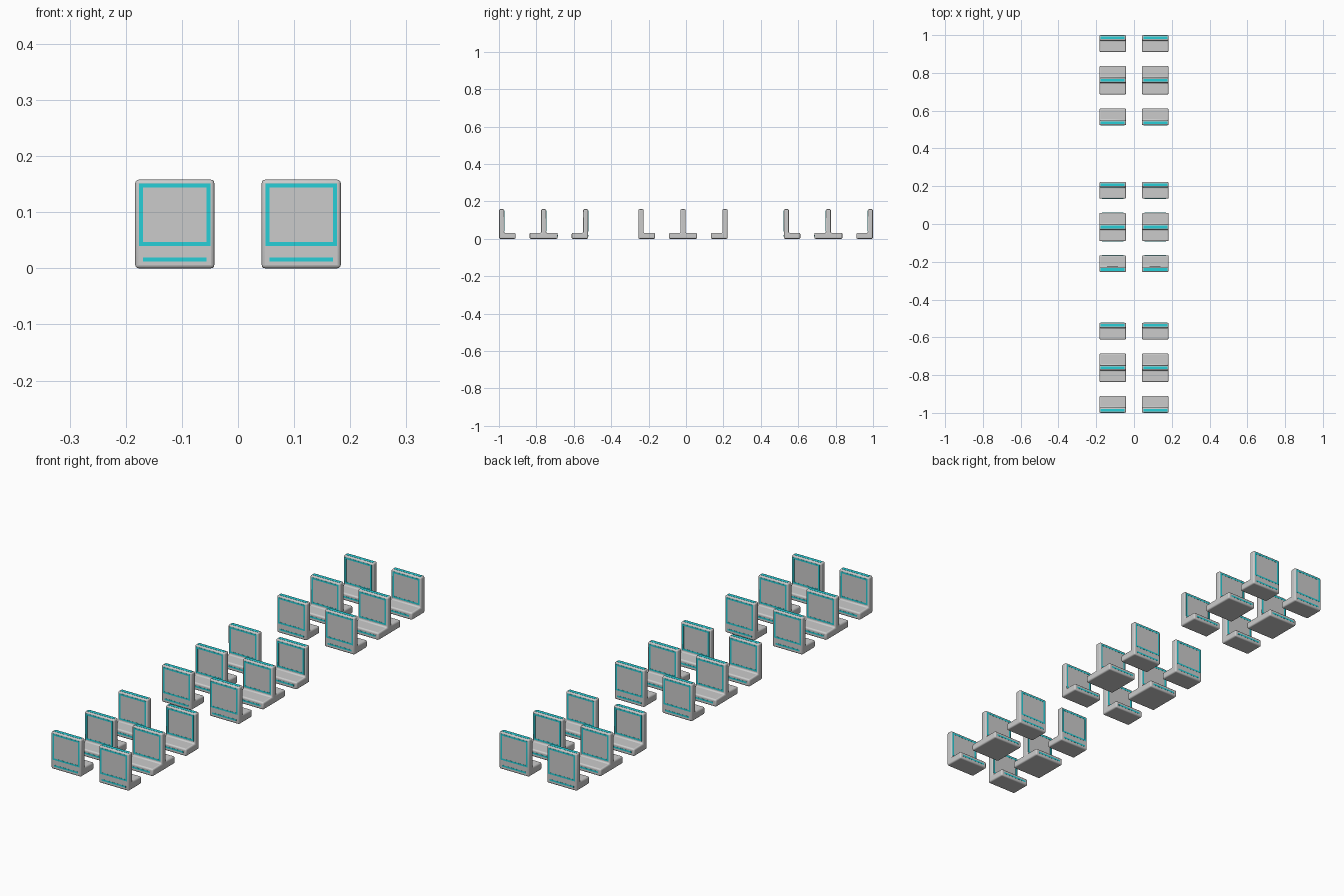
import bpy, bmesh

if "Cube" in bpy.data.objects:
    bpy.data.objects.remove(bpy.data.objects["Cube"])

WIDTH, HEIGHT, WALL, FOOT = 0.141, 0.158, 0.027, 0.031
EPS = 0.0006

cyan = bpy.data.materials.new("cyan_trim")
cyan.diffuse_color = (0.02, 0.62, 0.68, 1)
cyan.use_nodes = True
cyan.node_tree.nodes["Principled BSDF"].inputs["Base Color"].default_value = cyan.diffuse_color


def make_object(name, bm, loc, mat=None):
    bmesh.ops.recalc_face_normals(bm, faces=bm.faces)
    mesh = bpy.data.meshes.new(name)
    bm.to_mesh(mesh)
    bm.free()
    ob = bpy.data.objects.new(name, mesh)
    bpy.context.collection.objects.link(ob)
    ob.location = loc
    if mat:
        mesh.materials.append(mat)
    return ob


def add_box(bm, x0, x1, y0, y1, z0, z1):
    verts = bmesh.ops.create_cube(bm, size=1)["verts"]
    for v in verts:
        v.co = ((x0 + x1) / 2 + v.co.x * (x1 - x0),
                (y0 + y1) / 2 + v.co.y * (y1 - y0),
                (z0 + z1) / 2 + v.co.z * (z1 - z0))


def bench(name, loc, front, back):
    """Upright wall centred on y = 0; the foot reaches from front to back."""
    w, h = WIDTH / 2, WALL / 2
    # side profile of wall and foot, extruded across the width
    prof = [(front, 0), (back, 0)]
    if back > h:
        prof += [(back, FOOT), (h, FOOT)]
    prof += [(h, HEIGHT), (-h, HEIGHT)]
    if front < -h:
        prof += [(-h, FOOT), (front, FOOT)]
    bm = bmesh.new()
    face = bm.faces.new([bm.verts.new((-w, y, z)) for y, z in prof])
    ext = bmesh.ops.extrude_face_region(bm, geom=[face])["geom"]
    bmesh.ops.translate(bm, vec=(WIDTH, 0, 0),
                        verts=[g for g in ext if isinstance(g, bmesh.types.BMVert)])
    body = make_object(name + "_body", bm, loc)
    bev = body.modifiers.new("rounded_edges", "BEVEL")
    bev.width, bev.segments = 0.006, 3
    bpy.context.view_layer.objects.active = body
    body.select_set(True)
    bpy.ops.object.shade_smooth_by_angle()
    body.select_set(False)

    # thin inlaid trim: wall frame, top strip and foot line
    bm = bmesh.new()
    t, fx, y = 0.007, 0.0637, h + EPS
    for s in (-y, y - 2 * EPS):
        y0, y1 = s, s + 2 * EPS
        add_box(bm, -fx, fx, y0, y1, 0.144, 0.151)
        add_box(bm, -fx, fx, y0, y1, 0.040, 0.047)
        add_box(bm, -fx, -fx + t, y0, y1, 0.047, 0.144)
        add_box(bm, fx - t, fx, y0, y1, 0.047, 0.144)
    add_box(bm, -fx, fx, -0.007, 0.007, HEIGHT - EPS, HEIGHT + EPS)
    for end in (front, back):
        add_box(bm, -0.057, 0.057, end - EPS, end + EPS, 0.012, 0.019)
    make_object(name + "_trim", bm, loc, cyan)


# three groups of facing benches, in two columns
h = WALL / 2
for group in (-0.761, -0.016, 0.761):
    for x in (-0.1127, 0.1127):
        bench("front_bench", (x, group - 0.238 + h, 0), -h, 0.088 - h)
        bench("double_bench", (x, group, 0), -0.075, 0.075)
        bench("back_bench", (x, group + 0.238 - h, 0), h - 0.088, h)
